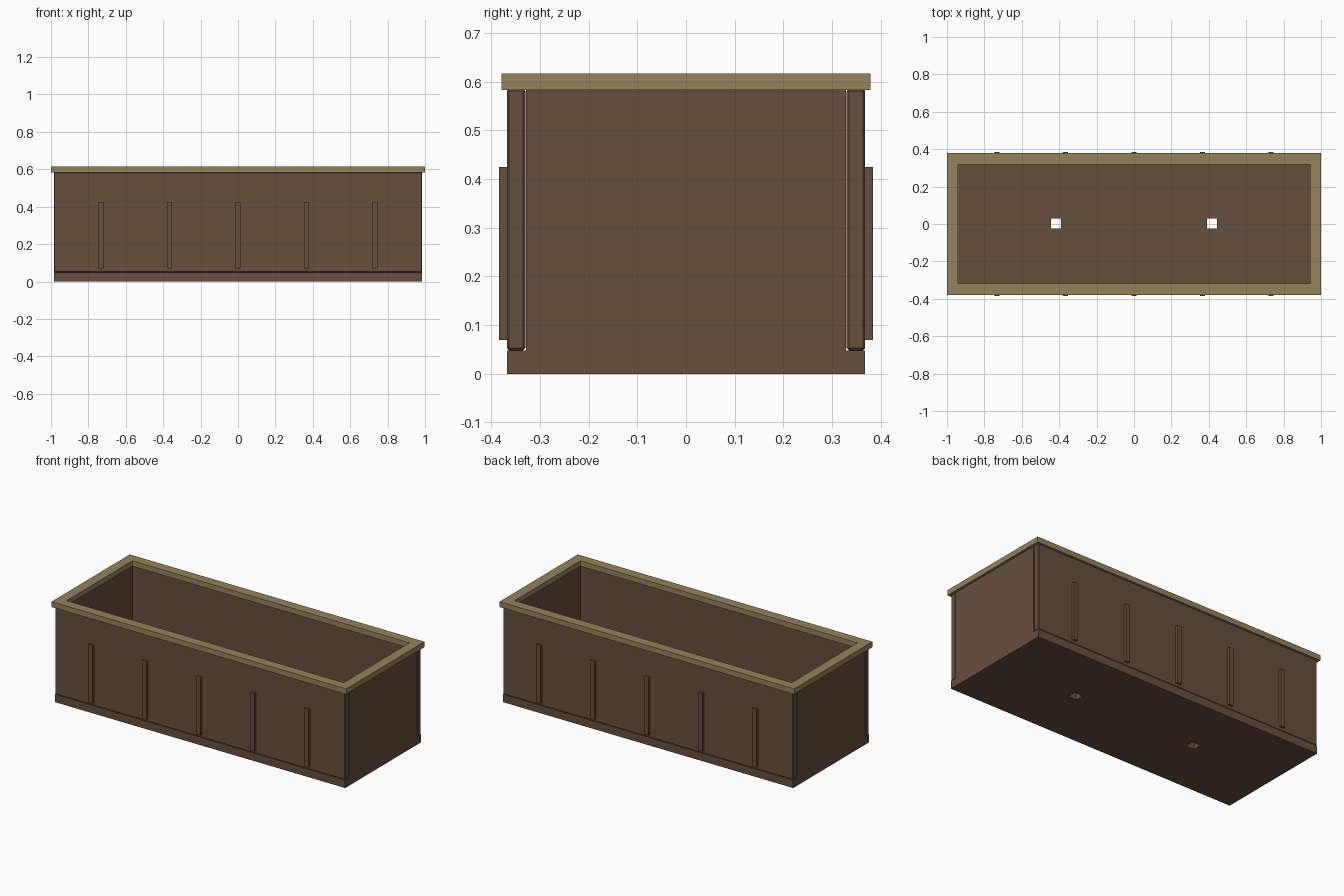
import bpy, bmesh

if "Cube" in bpy.data.objects:
    bpy.data.objects.remove(bpy.data.objects["Cube"])


def material(name, rgb):
    m = bpy.data.materials.new(name)
    m.diffuse_color = (*rgb, 1)
    m.use_nodes = True
    m.node_tree.nodes["Principled BSDF"].inputs["Base Color"].default_value = m.diffuse_color
    return m


BROWN = material("brown wood", (0.135, 0.077, 0.046))
TAN = material("tan wood", (0.305, 0.225, 0.109))


def make_object(name, bm, mat):
    bmesh.ops.recalc_face_normals(bm, faces=bm.faces)
    me = bpy.data.meshes.new(name)
    bm.to_mesh(me)
    bm.free()
    me.materials.append(mat)
    ob = bpy.data.objects.new(name, me)
    bpy.context.collection.objects.link(ob)
    return ob


def box(name, lo, hi, mat, bevel=0):
    bm = bmesh.new()
    bmesh.ops.create_cube(bm, size=1)
    for v in bm.verts:
        v.co = [lo[i] if v.co[i] < 0 else hi[i] for i in range(3)]
    if bevel:
        bmesh.ops.bevel(bm, geom=bm.edges[:], offset=bevel, segments=1, affect='EDGES')
    return make_object(name, bm, mat)


def slab(name, xs, ys, holes, z0, z1, mat):
    """Flat grid of cells with some left open, extruded to a closed slab."""
    bm = bmesh.new()
    v = [[bm.verts.new((x, y, z0)) for y in ys] for x in xs]
    for i in range(len(xs) - 1):
        for j in range(len(ys) - 1):
            if (i, j) not in holes:
                bm.faces.new((v[i][j], v[i + 1][j], v[i + 1][j + 1], v[i][j + 1]))
    top = bmesh.ops.extrude_face_region(bm, geom=bm.faces[:], use_keep_orig=True)["geom"]
    for e in top:
        if isinstance(e, bmesh.types.BMVert):
            e.co.z = z1
    return make_object(name, bm, mat)


# Floor with two square drain holes
slab("floor", (-0.985, -0.444, -0.389, 0.389, 0.444, 0.985),
     (-0.368, -0.025, 0.03, 0.368), {(1, 1), (3, 1)}, 0, 0.048, BROWN)

# Rim frame
slab("rim", (-1, -0.94, 0.94, 1), (-0.379, -0.319, 0.319, 0.379),
     {(1, 1)}, 0.583, 0.616, TAN)

# End boards, flush with the floor
for side, s in (("left", -1), ("right", 1)):
    xs = sorted((s * 0.947, s * 0.985))
    box(side + "_end_board", (xs[0], -0.329, 0.048), (xs[1], 0.329, 0.584), BROWN)

# Long boards with chamfered edges, and their upright slats
for side, s in (("front", -1), ("back", 1)):
    ys = sorted((s * 0.330, s * 0.368))
    box(side + "_board", (-0.985, ys[0], 0.048), (0.985, ys[1], 0.586), BROWN, 0.005)
    ys = sorted((s * 0.362, s * 0.384))
    for i in range(5):
        x = (i - 2) * 0.366
        box(f"{side}_slat_{i + 1}", (x - 0.014, ys[0], 0.069), (x + 0.014, ys[1], 0.425), BROWN)
